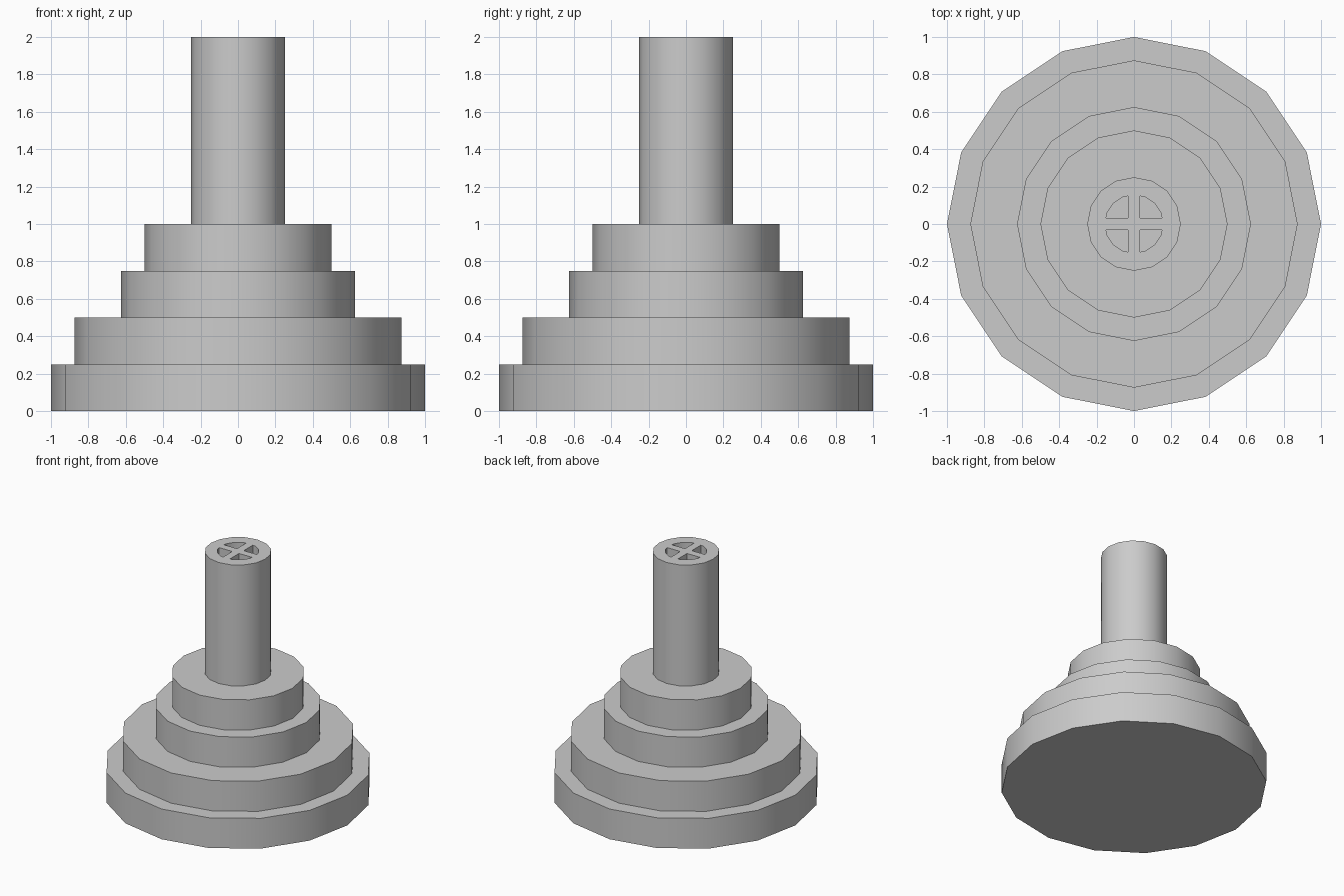
import bpy, bmesh
from math import cos, sin, pi

if "Cube" in bpy.data.objects:
    bpy.data.objects.remove(bpy.data.objects["Cube"])

SIDES = 16


def disc(name, radius, z0, z1):
    bpy.ops.mesh.primitive_cylinder_add(vertices=SIDES, radius=radius, depth=z1 - z0,
                                        location=(0, 0, (z0 + z1) / 2))
    ob = bpy.context.object
    ob.name = name
    return ob


def smooth(ob):
    bpy.ops.object.select_all(action='DESELECT')
    ob.select_set(True)
    bpy.context.view_layer.objects.active = ob
    bpy.ops.object.shade_smooth_by_angle(angle=pi / 6)


# Stepped base
for name, r, z in (("bottom_step", 1.0, 0), ("lower_step", 0.875, 0.25),
                   ("upper_step", 0.625, 0.5), ("top_step", 0.5, 0.75)):
    smooth(disc(name, r, z, z + 0.25))

# Central post
post = disc("post", 0.25, 1.0, 2.0)

# Four quarter-round pockets that leave a cross in the post's top
R, GAP, DEPTH = 0.156, 0.031, 0.125
edge = R - GAP * (1 - cos(pi / 8)) / sin(pi / 8)
quarter = [(GAP, GAP), (edge, GAP)]
quarter += [(R * cos(i * pi / 8), R * sin(i * pi / 8)) for i in (1, 2, 3)]
quarter += [(GAP, edge)]
bm = bmesh.new()
for sx in (1, -1):
    for sy in (1, -1):
        face = bm.faces.new([bm.verts.new((sx * x, sy * y, 2 - DEPTH)) for x, y in quarter])
        ext = bmesh.ops.extrude_face_region(bm, geom=[face], use_keep_orig=True)
        top = [v for v in ext["geom"] if isinstance(v, bmesh.types.BMVert)]
        bmesh.ops.translate(bm, verts=top, vec=(0, 0, DEPTH + 0.1))
bmesh.ops.recalc_face_normals(bm, faces=bm.faces)
mesh = bpy.data.meshes.new("pocket_cutter")
bm.to_mesh(mesh)
bm.free()
cutter = bpy.data.objects.new("pocket_cutter", mesh)
bpy.context.collection.objects.link(cutter)
cutter.hide_render = True

mod = post.modifiers.new("pockets", 'BOOLEAN')
mod.operation = 'DIFFERENCE'
mod.solver = 'EXACT'
mod.object = cutter
bpy.context.view_layer.objects.active = post
bpy.ops.object.modifier_apply(modifier=mod.name)
bpy.data.objects.remove(cutter)
smooth(post)
